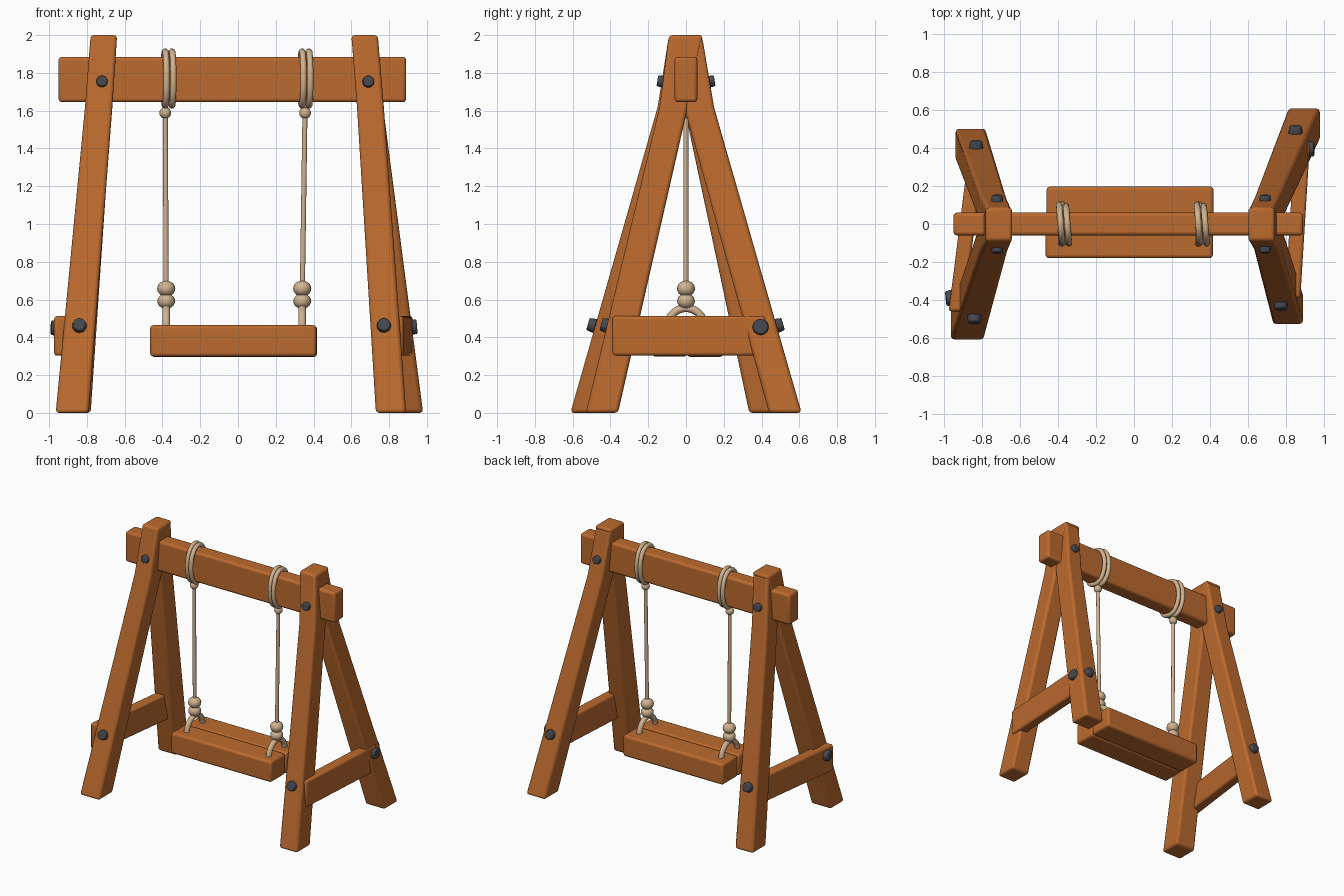
import bpy, bmesh, math
from mathutils import Vector

if "Cube" in bpy.data.objects:
    bpy.data.objects.remove(bpy.data.objects["Cube"])


def material(name, rgb):
    m = bpy.data.materials.new(name)
    m.diffuse_color = (*rgb, 1)
    m.use_nodes = True
    m.node_tree.nodes["Principled BSDF"].inputs["Base Color"].default_value = m.diffuse_color
    return m


WOOD = material("orange wood", (0.50, 0.145, 0.028))
ROPE = material("tan rope", (0.64, 0.45, 0.28))
METAL = material("dark metal", (0.06, 0.065, 0.08))


def finish(name, bm, mat, bevel=0, smooth=40):
    bmesh.ops.recalc_face_normals(bm, faces=bm.faces[:])
    me = bpy.data.meshes.new(name)
    bm.to_mesh(me)
    bm.free()
    me.materials.append(mat)
    ob = bpy.data.objects.new(name, me)
    bpy.context.collection.objects.link(ob)
    if bevel:
        b = ob.modifiers.new("bevel", 'BEVEL')
        b.width, b.segments, b.limit_method = bevel, 3, 'ANGLE'
        b.angle_limit = math.radians(35)
    bpy.ops.object.select_all(action='DESELECT')
    bpy.context.view_layer.objects.active = ob
    ob.select_set(True)
    bpy.ops.object.shade_smooth_by_angle(angle=math.radians(smooth))
    return ob


def loft(name, sections, bevel=0.018):
    """Beam through rectangles (x0, x1, y0, y1, z)."""
    bm = bmesh.new()
    rings = [[bm.verts.new(p) for p in ((a, c, z), (b, c, z), (b, d, z), (a, d, z))]
             for a, b, c, d, z in sections]
    for r, s in zip(rings, rings[1:]):
        for i in range(4):
            j = (i + 1) % 4
            bm.faces.new((r[i], r[j], s[j], s[i]))
    bm.faces.new(rings[0])
    bm.faces.new(rings[-1])
    return finish(name, bm, WOOD, bevel)


def box(name, x0, x1, y0, y1, z0, z1, bevel=0.018):
    return loft(name, [(x0, x1, y0, y1, z0), (x0, x1, y0, y1, z1)], bevel)


def bolt(name, loc, normal, r):
    bm = bmesh.new()
    bmesh.ops.create_cone(bm, cap_ends=True, segments=10, radius1=r, radius2=r * 0.85, depth=0.04)
    q = Vector((0, 0, 1)).rotation_difference(Vector(normal))
    for v in bm.verts:
        v.co = q @ v.co + Vector(loc)
    finish(name, bm, METAL, 0.006)


def tube(name, pts, r, closed=False, n=10):
    """Round rope swept along points."""
    bm = bmesh.new()
    pts = [Vector(p) for p in pts]
    m = len(pts)
    rings = []
    for i, p in enumerate(pts):
        a = pts[(i - 1) % m] if closed or i else p
        b = pts[(i + 1) % m] if closed or i < m - 1 else p
        t = (b - a).normalized()
        u = t.cross(Vector((1, 0, 0))).normalized()
        w = t.cross(u)
        rings.append([bm.verts.new(p + r * (u * math.cos(k * math.tau / n) + w * math.sin(k * math.tau / n)))
                      for k in range(n)])
    for i in range(m if closed else m - 1):
        s, e = rings[i], rings[(i + 1) % m]
        for k in range(n):
            j = (k + 1) % n
            bm.faces.new((s[k], s[j], e[j], e[k]))
    if not closed:
        bm.faces.new(rings[0])
        bm.faces.new(rings[-1])
    finish(name, bm, ROPE, 0, 60)


def knot(name, loc, r, squash=0.88):
    bm = bmesh.new()
    bmesh.ops.create_uvsphere(bm, u_segments=16, v_segments=10, radius=r)
    for v in bm.verts:
        v.co.z *= squash
        v.co += Vector(loc)
    finish(name, bm, ROPE, 0, 60)


# A-frame legs: each bends where the pair meets under the beam
loft("left_front_leg", [(-0.965, -0.79, -0.612, -0.44, 0), (-0.81, -0.665, -0.15, 0.01, 1.62),
                        (-0.78, -0.64, -0.09, 0.09, 2)])
loft("left_back_leg", [(-0.94, -0.78, 0.335, 0.505, 0), (-0.806, -0.669, -0.01, 0.14, 1.62),
                       (-0.776, -0.644, -0.04, 0.087, 1.985)])
loft("right_front_leg", [(0.73, 0.89, -0.53, -0.36, 0), (0.63, 0.772, -0.14, 0.01, 1.62),
                         (0.60, 0.74, -0.09, 0.09, 2)])
loft("right_back_leg", [(0.81, 0.98, 0.44, 0.612, 0), (0.634, 0.768, -0.01, 0.148, 1.62),
                        (0.604, 0.736, -0.04, 0.087, 1.985)])

# Top beam
box("top_beam", -0.95, 0.89, -0.06, 0.06, 1.645, 1.885)

# Side braces, slightly skewed with the frames
for name, (xa, ya), (xb, yb) in (("left_brace", (-0.935, -0.46), (-0.83, 0.37)),
                                 ("right_brace", (0.835, -0.39), (0.885, 0.42))):
    bm = bmesh.new()
    bmesh.ops.create_cube(bm, size=1)
    for v in bm.verts:
        t = v.co.y + 0.5
        v.co = Vector((xa + (xb - xa) * t + v.co.x * 0.08, ya + (yb - ya) * t, 0.408 + v.co.z * 0.21))
    finish(name, bm, WOOD, 0.016)

# Seat of two planks
box("seat_front_plank", -0.465, 0.415, -0.18, 0.005, 0.298, 0.465)
box("seat_back_plank", -0.46, 0.418, 0.005, 0.197, 0.296, 0.463)

# Bolts through the legs and brace ends
for side, x in (("left", -0.72), ("right", 0.69)):
    for pos, s in (("front", -1), ("back", 1)):
        bolt(f"{side}_{pos}_upper_bolt", (x, s * 0.132, 1.755), (0, s * 0.98, 0.15), 0.034)
for name, x, y in (("left_front", -0.84, -0.5), ("right_front", 0.772, -0.43),
                   ("left_back", -0.83, 0.415), ("right_back", 0.85, 0.495)):
    bolt(name + "_lower_bolt", (x, y, 0.465), (0, math.copysign(0.96, y), 0.27), 0.04)
bolt("left_brace_bolt", (-0.97, -0.39, 0.45), (-1, -0.1, 0.05), 0.046)
bolt("right_brace_bolt", (0.928, 0.395, 0.455), (1, 0, 0.08), 0.046)

# Ropes: double loop on the beam, hanging line, knots and forked ends
for side, xt, xb, xl in (("left", -0.385, -0.38, -0.368), ("right", 0.355, 0.34, 0.357)):
    for i, dx in enumerate((-0.018, 0.018)):
        pts = []
        for k in range(32):
            c, s = math.cos(k * math.tau / 32), math.sin(k * math.tau / 32)
            y = 0.098 * math.copysign(abs(c) ** 0.85, c)
            pts.append((xl + dx - 0.08 * y, y + 0.004 * (1 - 2 * i), 1.77 + 0.143 * s))
        tube(f"{side}_beam_loop_{i + 1}", pts, 0.017, True)
    tube(f"{side}_rope", [(xb, 0, 0.6), (xt, 0, 1.62)], 0.014)
    knot(f"{side}_upper_knot", (xt, 0, 1.588), 0.031, 1)
    knot(f"{side}_middle_knot", (xb, 0, 0.658), 0.048)
    knot(f"{side}_lower_knot", (xb, 0, 0.592), 0.047)
    arch = [(xb, 0.1 * math.cos(a), 0.45 + 0.105 * math.sin(a))
            for a in (math.pi * k / 14 for k in range(15))]
    tube(f"{side}_seat_loop", arch, 0.021)
